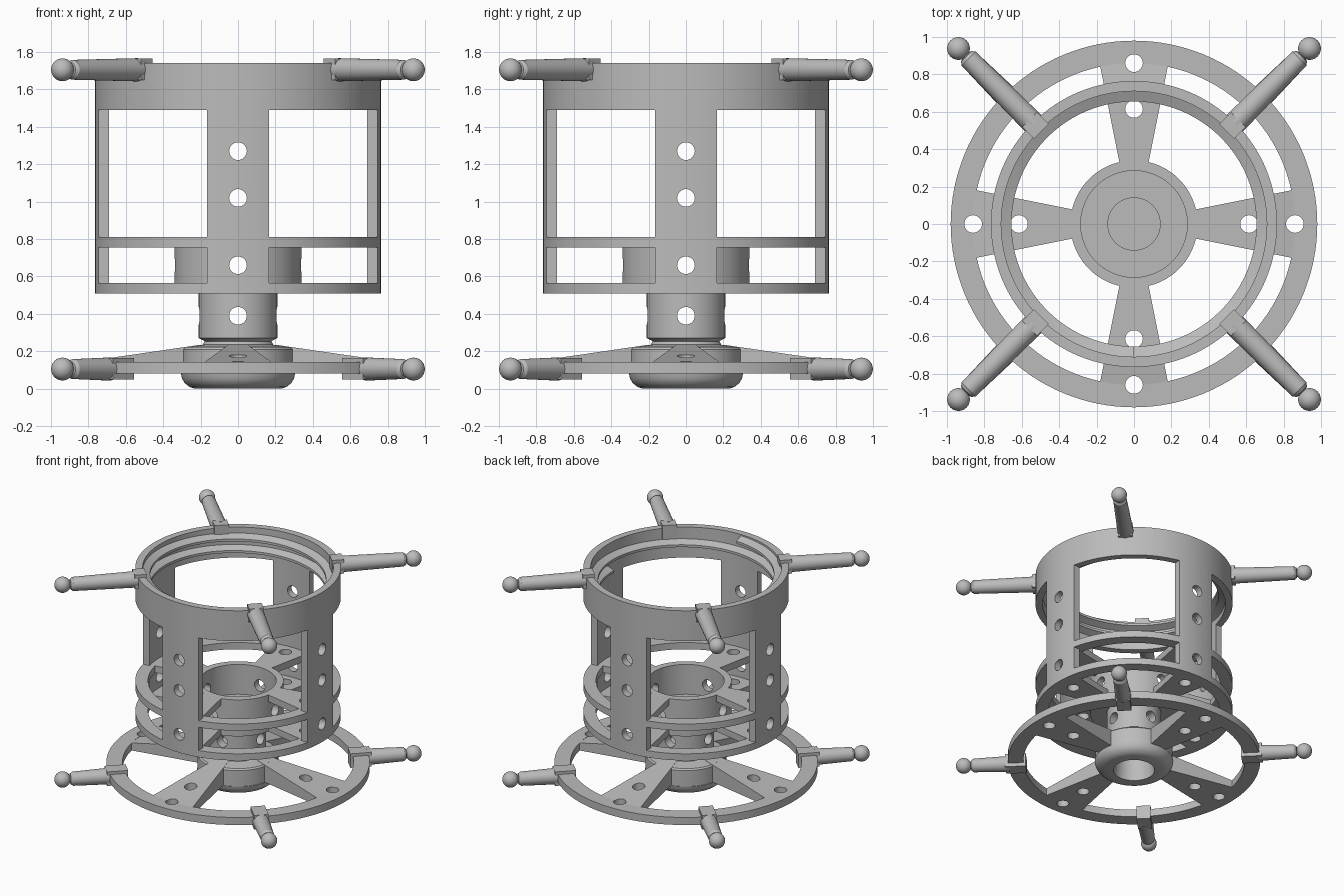
import bpy, bmesh, math
from mathutils import Matrix, Vector

if "Cube" in bpy.data.objects:
    bpy.data.objects.remove(bpy.data.objects["Cube"])

grey = bpy.data.materials.new("plain grey")
grey.diffuse_color = (0.5, 0.5, 0.5, 1)
grey.use_nodes = True
grey.node_tree.nodes["Principled BSDF"].inputs["Base Color"].default_value = grey.diffuse_color
QUARTERS = [i * math.pi / 2 for i in range(4)]


def make(name, bm):
    bmesh.ops.remove_doubles(bm, verts=bm.verts, dist=1e-5)
    bmesh.ops.recalc_face_normals(bm, faces=bm.faces)
    me = bpy.data.meshes.new(name)
    bm.to_mesh(me)
    bm.free()
    me.materials.append(grey)
    ob = bpy.data.objects.new(name, me)
    bpy.context.collection.objects.link(ob)
    return ob


def revolve(bm, profile, matrix=Matrix(), n=96):
    """Spin a closed (radius, z) outline about the z axis."""
    rings = []
    for r, z in profile:
        if r == 0:
            rings.append([bm.verts.new(matrix @ Vector((0, 0, z)))] * n)
        else:
            rings.append([bm.verts.new(matrix @ Vector((r * math.cos(2 * math.pi * i / n),
                          r * math.sin(2 * math.pi * i / n), z))) for i in range(n)])
    for a, b in zip(rings, rings[1:] + rings[:1]):
        for i in range(n):
            j = (i + 1) % n
            vs = list(dict.fromkeys((a[i], a[j], b[j], b[i])))
            if len(vs) > 2:
                bm.faces.new(vs)


def box(bm, lo, hi, matrix=Matrix()):
    size = [h - l for l, h in zip(lo, hi)]
    mid = [(h + l) / 2 for l, h in zip(lo, hi)]
    bmesh.ops.create_cube(bm, size=1, matrix=matrix @ Matrix.Translation(mid) @ Matrix.Diagonal((*size, 1)))


def rod(bm, r, length, matrix):
    bmesh.ops.create_cone(bm, cap_ends=True, segments=32, radius1=r, radius2=r, depth=length, matrix=matrix)


def wedge(bm, r0, r1, z, top0, top1, angle):
    """Spoke that widens outward, with a level or sloping top."""
    rot = Matrix.Rotation(angle, 4, 'Z')
    pts = []
    for r, top in ((r0, top0), (r1, top1)):
        w = 0.08 + 0.2 * (r - 0.34)
        pts += [bm.verts.new(rot @ Vector(p)) for p in ((r, -w, z), (r, w, z), (r, w, top), (r, -w, top))]
    a, b = pts[:4], pts[4:]
    bm.faces.new(a)
    bm.faces.new(b)
    for i in range(4):
        bm.faces.new((a[i], a[(i + 1) % 4], b[(i + 1) % 4], b[i]))


def cut(ob, *cutters):
    for c in cutters:
        m = ob.modifiers.new("cut", 'BOOLEAN')
        m.object, m.operation, m.solver = c, 'DIFFERENCE', 'EXACT'
    dg = bpy.context.evaluated_depsgraph_get()
    me = bpy.data.meshes.new_from_object(ob.evaluated_get(dg))
    ob.modifiers.clear()
    ob.data = me


def smooth(ob):
    bpy.ops.object.select_all(action='DESELECT')
    ob.select_set(True)
    bpy.context.view_layer.objects.active = ob
    bpy.ops.object.shade_smooth_by_angle(angle=math.radians(30))


# Cutters: cross holes, upright holes, cage windows
cross = []
for axis in 'XY':
    bm = bmesh.new()
    for z in (0.39, 0.66, 1.02, 1.27):
        rod(bm, 0.047, 2, Matrix.Translation((0, 0, z)) @ Matrix.Rotation(math.pi / 2, 4, axis))
    cross.append(make("cross_hole_cutter", bm))
bm = bmesh.new()
for a in QUARTERS:
    for r in (0.615, 0.86):
        rod(bm, 0.047, 2, Matrix.Rotation(a, 4, 'Z') @ Matrix.Translation((r, 0, 0.5)))
upright = make("upright_hole_cutter", bm)
bm = bmesh.new()
for a in QUARTERS:
    for z0, z1 in ((0.565, 0.755), (0.81, 1.49)):
        box(bm, (0.165, 0.165, z0), (1, 1, z1), Matrix.Rotation(a, 4, 'Z'))
windows = make("window_cutter", bm)

# Cage cylinder with windows and post holes
bm = bmesh.new()
revolve(bm, [(0.765, 0.51), (0.765, 1.74), (0.71, 1.74), (0.71, 0.51)], n=128)
cage = make("cage", bm)
cut(cage, windows, *cross)
smooth(cage)

# Screw thread inside the top band
bm = bmesh.new()
n, turns, pitch, prev = 96, 1.75, 0.095, None
for i in range(int(n * turns) + 1):
    a = 2 * math.pi * i / n
    z = 1.53 + pitch * i / n
    cur = [bm.verts.new((r * math.cos(a), r * math.sin(a), z + dz))
           for r, dz in ((0.715, -0.036), (0.655, -0.01), (0.655, 0.01), (0.715, 0.036))]
    if prev:
        for k in range(4):
            bm.faces.new((prev[k], prev[(k + 1) % 4], cur[(k + 1) % 4], cur[k]))
    else:
        bm.faces.new(cur)
    prev = cur
bm.faces.new(prev)
smooth(make("screw_thread", bm))

# Two spoked decks inside the cage
for name, z0, z1 in (("lower_deck", 0.51, 0.565), ("upper_deck", 0.755, 0.81)):
    bm = bmesh.new()
    revolve(bm, [(0.74, z0), (0.74, z1), (0.67, z1), (0.67, z0)])
    rim = make(name + "_rim", bm)
    bm = bmesh.new()
    for a in QUARTERS:
        wedge(bm, 0.31, 0.7, z0, z1, z1, a)
    spokes = make(name + "_spokes", bm)
    for ob in (rim, spokes):
        cut(ob, upright)
        smooth(ob)

# Central cup and column
bm = bmesh.new()
revolve(bm, [(0, 0.24), (0.17, 0.24), (0.18, 0.255), (0.21, 0.27), (0.21, 0.51), (0.34, 0.51), (0.34, 0.81),
             (0.285, 0.81), (0.285, 0.565), (0.14, 0.565), (0.14, 0.3), (0, 0.3)])
column = make("column_and_cup", bm)
cut(column, *cross)
smooth(column)

# Base hub with rounded underside and recess
bm = bmesh.new()
revolve(bm, [(0.16, 0), (0.23, 0), (0.26, 0.01), (0.285, 0.03), (0.3, 0.055), (0.305, 0.08), (0.3, 0.08),
             (0.3, 0.21), (0.29, 0.222), (0.19, 0.235), (0.17, 0.265), (0, 0.265), (0, 0.21), (0.14, 0.21)])
smooth(make("base_hub", bm))

# Base wheel rim and sloping spokes
bm = bmesh.new()
revolve(bm, [(0.98, 0.08), (0.98, 0.142), (0.86, 0.142), (0.86, 0.08)], n=128)
rim = make("base_rim", bm)
bm = bmesh.new()
for a in QUARTERS:
    wedge(bm, 0.2, 0.92, 0.08, 0.235, 0.13, a)
spokes = make("base_spokes", bm)
for ob in (rim, spokes):
    cut(ob, upright)
    smooth(ob)

# Handles: clip block, tapered grip, ball end
for level, zc, r_clip, r_out in (("top", 1.705, 0.70, 0.79), ("base", 0.105, 0.84, 1.0)):
    for i, a in enumerate(QUARTERS):
        rot = Matrix.Translation((0, 0, zc)) @ Matrix.Rotation(a + math.pi / 4, 4, 'Z')
        bm = bmesh.new()
        box(bm, (r_clip, -0.055, -0.055), (r_out, 0.055, 0.06), rot)
        make(f"{level}_clip_{i}", bm)
        bm = bmesh.new()
        s = r_out - 0.03
        revolve(bm, [(0, s), (0.062, s), (0.053, 1.25), (0.04, 1.268), (0.028, 1.272), (0.028, 1.3), (0, 1.3)],
                rot @ Matrix.Rotation(math.pi / 2, 4, 'Y'), 32)
        smooth(make(f"{level}_grip_{i}", bm))
        bm = bmesh.new()
        bmesh.ops.create_uvsphere(bm, u_segments=32, v_segments=16, radius=0.061,
                                  matrix=rot @ Matrix.Translation((1.327, 0, 0)))
        smooth(make(f"{level}_ball_{i}", bm))

for c in (*cross, upright, windows):
    c.hide_render = True
    c.hide_set(True)
